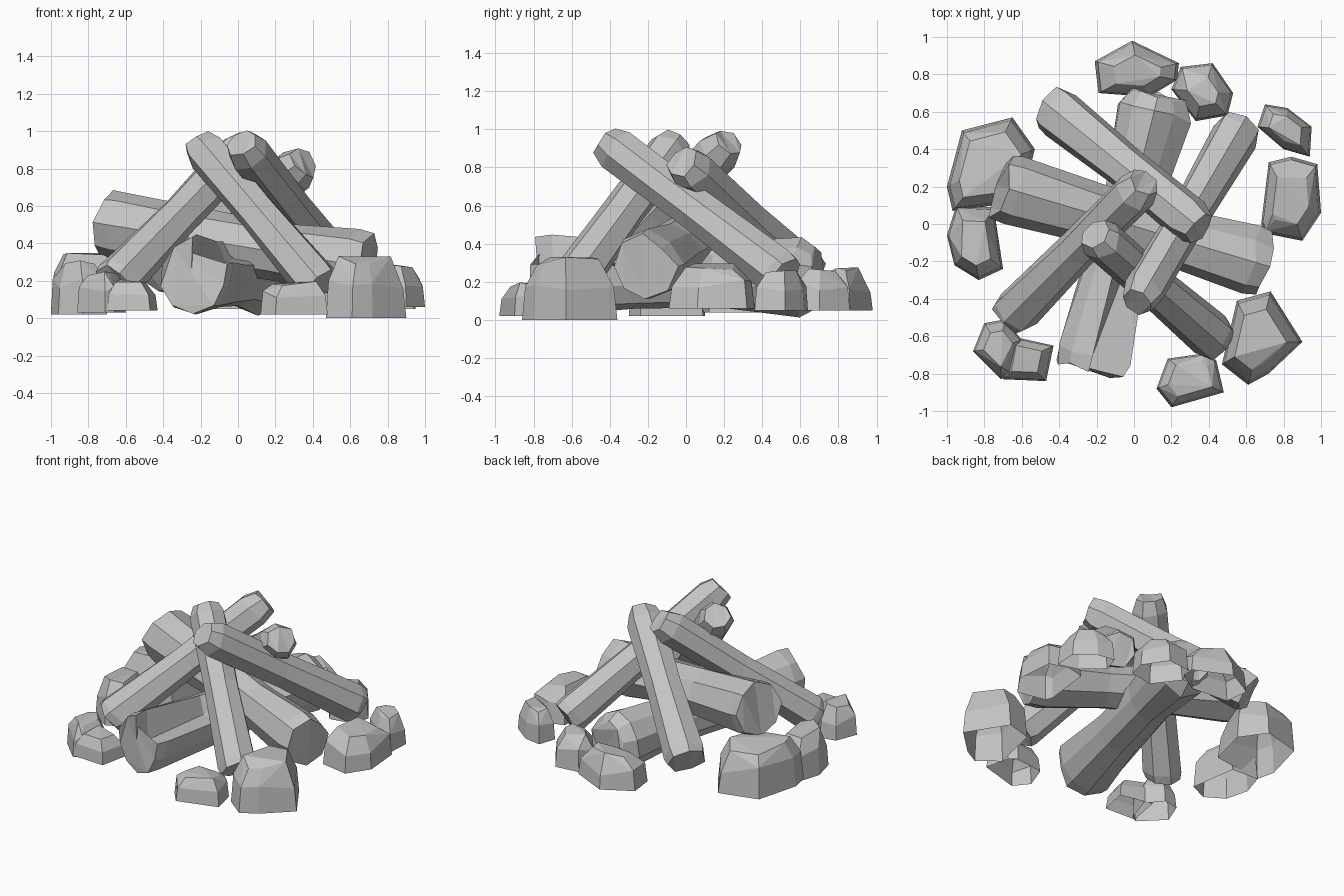
import bpy
import bmesh
import math
import random
from mathutils import Vector

random.seed(11)

default_cube = bpy.data.objects.get("Cube")
if default_cube:
    bpy.data.objects.remove(default_cube, do_unlink=True)


def make_material(name, colour):
    material = bpy.data.materials.new(name)
    material.use_nodes = True
    material.diffuse_color = colour
    material.node_tree.nodes["Principled BSDF"].inputs["Base Color"].default_value = colour
    return material


grey = make_material("plain grey", (0.55, 0.55, 0.55, 1))


def finish(bm, name):
    """Turn a bmesh into a flat shaded grey object."""
    mesh = bpy.data.meshes.new(name)
    bm.to_mesh(mesh)
    bm.free()
    mesh.materials.append(grey)
    obj = bpy.data.objects.new(name, mesh)
    bpy.context.collection.objects.link(obj)


def log(name, start, end, radius, rings, sides=7, groove=None, depths=()):
    """Rough faceted log; rings are (fraction along, scale) pairs.
    The groove side is sunk by one depth factor per ring."""
    bm = bmesh.new()
    start, end = Vector(start), Vector(end)
    axis = end - start
    across = axis.cross(Vector((0, 0, 1))).normalized()
    upward = across.cross(axis).normalized()
    lumps = [random.uniform(0.95, 1.07) for _ in range(sides)]
    loops = []
    for number, (along, scale) in enumerate(rings):
        loop = []
        for side in range(sides):
            angle = math.tau * side / sides + math.pi / 2
            reach = radius * scale * lumps[side] * random.uniform(0.95, 1.05)
            if side == groove:
                reach *= depths[number]
            spoke = across * math.cos(angle) + upward * math.sin(angle)
            slip = random.uniform(-0.012, 0.012)
            loop.append(bm.verts.new(start + axis * (along + slip) + spoke * reach))
        loops.append(loop)
    for lower, upper in zip(loops, loops[1:]):
        for side in range(sides):
            after = (side + 1) % sides
            bm.faces.new((lower[side], lower[after], upper[after], upper[side]))
    # Blunt ends
    bm.faces.new(loops[0])
    bm.faces.new(loops[-1])
    bmesh.ops.triangulate(bm, faces=[f for f in bm.faces if len(f.verts) > 4])
    bmesh.ops.recalc_face_normals(bm, faces=bm.faces)
    finish(bm, name)


def rock(name, bottom, top, crown, outline):
    """Hollow angular stone: hull of a footprint with a shrunken crown (hundredths)."""
    bm = bmesh.new()
    points = [Vector((x, y, 0)) / 100 for x, y in outline]
    centre = sum(points, Vector()) / len(points)
    for level, scale, wobble in ((0, 1, 0), (0.55, 0.93, 0.15), (0.92, crown, 0.08)):
        for point in points:
            spot = centre + (point - centre) * scale
            lift = level + random.uniform(-wobble, wobble)
            spot.z = bottom + (top - bottom) * lift
            bm.verts.new(spot)
    result = bmesh.ops.convex_hull(bm, input=bm.verts)
    spare = {g for g in result["geom_interior"] + result["geom_unused"]
             if isinstance(g, bmesh.types.BMVert)}
    bmesh.ops.delete(bm, geom=list(spare), context="VERTS")
    bmesh.ops.recalc_face_normals(bm, faces=bm.faces)
    # The underside is left open
    under = [f for f in bm.faces if f.normal.z < -0.9]
    bmesh.ops.delete(bm, geom=under, context="FACES")
    bmesh.ops.dissolve_limit(bm, angle_limit=math.radians(6), verts=bm.verts, edges=bm.edges)
    finish(bm, name)


# Four leaning logs that cross at the peak
LEANING = ((0, 1), (0.04, 1.1), (0.5, 0.95), (0.93, 1), (1, 0.75))
log("leaning_log_front_left", (0.44, -0.62, 0.17), (-0.21, -0.05, 0.94), 0.115, LEANING)
log("leaning_log_back_left", (0.57, 0.52, 0.23), (0.02, -0.42, 0.94), 0.115, LEANING)
log("leaning_log_back_right", (-0.44, 0.62, 0.23), (0.35, -0.02, 0.83), 0.12, LEANING)
log("leaning_log_front_right", (-0.66, -0.49, 0.19), (0.05, 0.22, 0.93), 0.115, LEANING)

# Two thick logs lying across each other, wider at the ends; the lower one is split
LYING = ((0, 0.95), (0.05, 1), (0.35, 0.85), (0.65, 0.82), (0.94, 1), (1, 0.75))
log("lying_log_lower", (-0.24, -0.78, 0.23), (0.13, 0.69, 0.23), 0.2, LYING, 10,
    groove=9, depths=(-0.1, 0, 0.5, 0.9, 1, 1))
log("lying_log_upper", (-0.71, 0.2, 0.51), (0.7, -0.22, 0.28), 0.19,
    LYING[:-1] + ((1, 0.92),), 8, groove=1, depths=(1, 1, 1, 0.95, 0.85, 0.8))

# Ring of stones
rock("stone_back", 0.05, 0.28, 0.55,
     ((-21, 87), (-19, 70), (8, 68), (23, 77), (24, 86), (-1, 98)))
rock("stone_back_left", 0.05, 0.27, 0.5,
     ((20, 72), (33, 55), (50, 58), (53, 70), (42, 86), (25, 84)))
rock("stone_left_rear", 0.05, 0.26, 0.6,
     ((66, 52), (70, 64), (82, 62), (95, 52), (94, 36), (80, 40)))
rock("stone_left", 0.06, 0.3, 0.6,
     ((68, 0), (72, 33), (84, 36), (98, 32), (100, 6), (90, -9), (70, -5)))
rock("stone_front_left", 0, 0.34, 0.65,
     ((47, -75), (61, -86), (72, -80), (90, -63), (73, -36), (55, -41)))
rock("stone_front", 0.02, 0.2, 0.65,
     ((12, -88), (20, -98), (48, -90), (44, -73), (39, -69), (18, -72)))
rock("stone_front_right_tall", 0.03, 0.26, 0.6,
     ((-86, -68), (-80, -53), (-69, -51), (-60, -62), (-66, -80), (-71, -83)))
rock("stone_front_right_low", 0.04, 0.21, 0.6,
     ((-66, -60), (-43, -65), (-47, -84), (-70, -83), (-68, -70)))
rock("stone_right", 0.02, 0.31, 0.6,
     ((-100, -6), (-95, 10), (-75, 9), (-70, -24), (-83, -30), (-96, -22)))
rock("stone_right_rear", 0.04, 0.36, 0.7,
     ((-100, 20), (-92, 50), (-65, 57), (-53, 40), (-60, 12), (-97, 7)))
